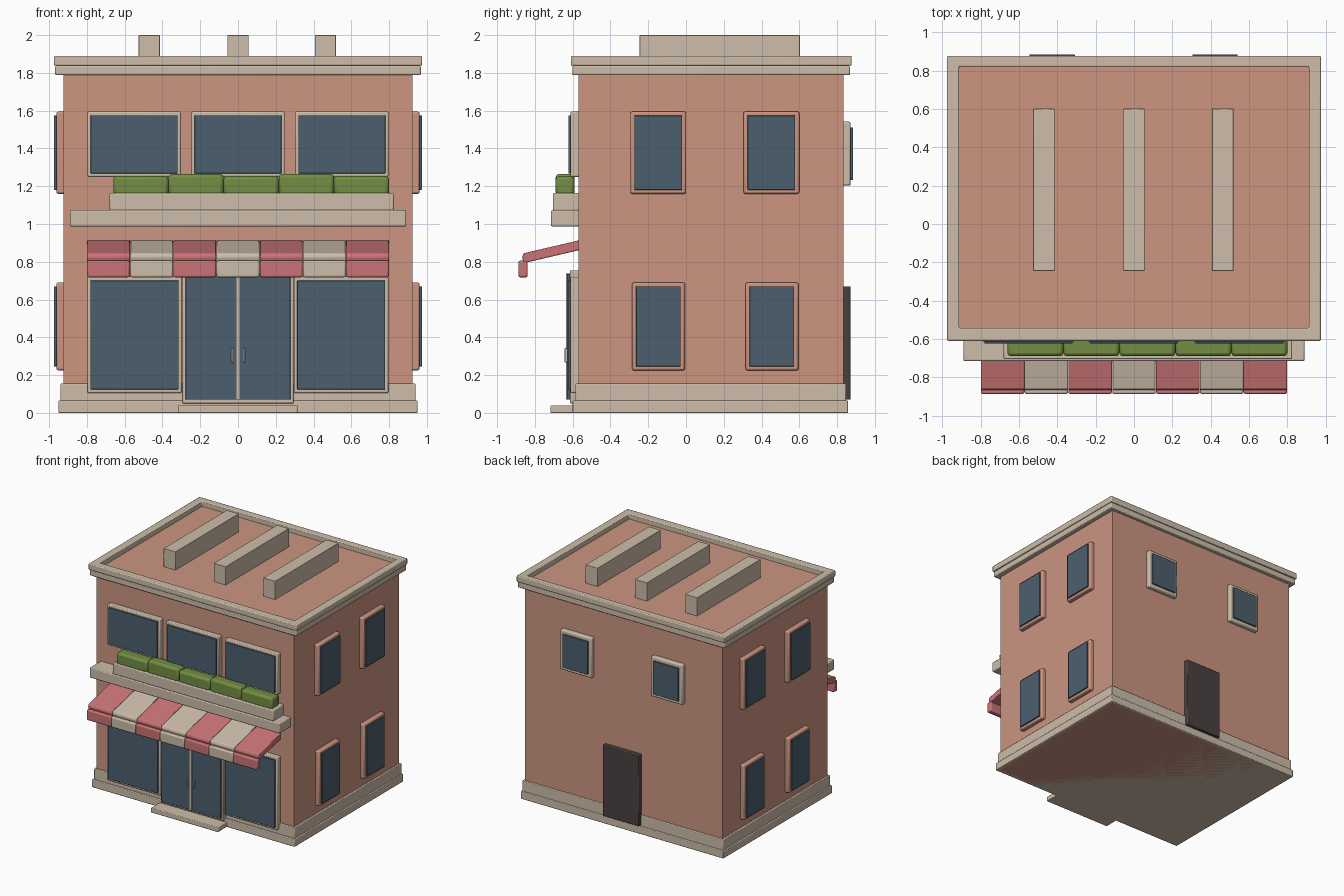
import bpy, bmesh

if "Cube" in bpy.data.objects:
    bpy.data.objects.remove(bpy.data.objects["Cube"])


def material(name, rgb):
    lin = [((c / 255 + 0.055) / 1.055) ** 2.4 for c in rgb]
    m = bpy.data.materials.new(name)
    m.diffuse_color = (*lin, 1)
    m.use_nodes = True
    m.node_tree.nodes["Principled BSDF"].inputs["Base Color"].default_value = m.diffuse_color
    return m


WALL = material("terracotta_wall", (204, 149, 129))
TRIM = material("tan_trim", (205, 189, 170))
GLASS = material("blue_glass", (76, 95, 110))
RED = material("red_canvas", (202, 116, 118))
GREEN = material("hedge_green", (115, 142, 67))
DOOR = material("dark_door", (73, 64, 65))


def finish(name, bm, mat, bevel=0.0, segments=2):
    bmesh.ops.recalc_face_normals(bm, faces=bm.faces[:])
    me = bpy.data.meshes.new(name)
    bm.to_mesh(me)
    bm.free()
    me.materials.append(mat)
    ob = bpy.data.objects.new(name, me)
    bpy.context.collection.objects.link(ob)
    if bevel:
        mod = ob.modifiers.new("soft_edges", "BEVEL")
        mod.width, mod.segments = bevel, segments
    return ob


def box(name, x, y, z, mat, bevel=0.0):
    """Box from (min, max) ranges on each axis."""
    bm = bmesh.new()
    bmesh.ops.create_cube(bm, size=1)
    for v in bm.verts:
        v.co = [r[0] if c < 0 else r[1] for c, r in zip(v.co, (x, y, z))]
    return finish(name, bm, mat, bevel)


def ring(name, outer, inner, z, mat, bevel):
    """Rectangular frame lying flat; outer and inner are (x0, x1, y0, y1)."""
    bm = bmesh.new()
    loops = []
    for x0, x1, y0, y1 in (outer, inner):
        for h in z:
            loops.append([bm.verts.new((px, py, h)) for px, py in
                          ((x0, y0), (x1, y0), (x1, y1), (x0, y1))])
    ob, ot, ib, it = loops
    for a, b in ((ob, ot), (ot, it), (it, ib), (ib, ob)):
        for i in range(4):
            j = (i + 1) % 4
            bm.faces.new((a[i], a[j], b[j], b[i]))
    return finish(name, bm, mat, bevel)


def extrude_x(name, profile, x0, x1, mat, bevel):
    """Extrude a (y, z) profile between two x positions."""
    bm = bmesh.new()
    a = [bm.verts.new((x0, y, z)) for y, z in profile]
    b = [bm.verts.new((x1, y, z)) for y, z in profile]
    bm.faces.new(a)
    bm.faces.new(b[::-1])
    for i in range(len(a)):
        j = (i + 1) % len(a)
        bm.faces.new((a[i], a[j], b[j], b[i]))
    return finish(name, bm, mat, bevel)


# Walls with flat roof, and stepped plinth
box("walls", (-0.925, 0.925), (-0.57, 0.835), (0.0, 1.845), WALL)
box("plinth_lower", (-0.95, 0.95), (-0.6, 0.857), (0.0, 0.065), TRIM, 0.005)
box("plinth_upper", (-0.94, 0.94), (-0.585, 0.847), (0.06, 0.155), TRIM, 0.005)
box("front_step", (-0.315, 0.315), (-0.717, -0.56), (0.0, 0.04), TRIM, 0.005)

# Cornice and parapet
hole = (-0.912, 0.912, -0.543, 0.822)
ring("cornice", (-0.968, 0.968, -0.602, 0.868), hole, (1.788, 1.838), TRIM, 0.007)
ring("parapet", (-0.975, 0.975, -0.61, 0.877), hole, (1.838, 1.89), TRIM, 0.007)

# Roof beams
for i, x in enumerate((-0.47, 0.0, 0.463)):
    box(f"roof_beam_{i}", (x - 0.056, x + 0.056), (-0.245, 0.603), (1.84, 2.0), TRIM, 0.003)

# Front windows
for i, x in enumerate((-0.55, 0.0, 0.55)):
    box(f"upper_window_frame_{i}", (x - 0.247, x + 0.247), (-0.612, -0.56), (1.25, 1.595), TRIM, 0.007)
    box(f"upper_window_glass_{i}", (x - 0.23, x + 0.23), (-0.623, -0.6), (1.268, 1.575), GLASS, 0.002)
for i, x in enumerate((-0.548, 0.546)):
    box(f"shop_window_frame_{i}", (x - 0.25, x + 0.25), (-0.612, -0.56), (0.105, 0.72), TRIM, 0.007)
    box(f"shop_window_glass_{i}", (x - 0.233, x + 0.233), (-0.625, -0.6), (0.125, 0.7), GLASS, 0.002)

# Double shop door
box("shop_door_frame", (-0.295, 0.295), (-0.615, -0.56), (0.05, 0.755), TRIM, 0.007)
box("shop_door_glass", (-0.277, 0.277), (-0.63, -0.6), (0.07, 0.737), GLASS, 0.002)
box("shop_door_divider", (-0.009, 0.009), (-0.636, -0.6), (0.07, 0.737), TRIM, 0.002)
for i, s in enumerate((-1, 1)):
    box(f"door_handle_{i}", (s * 0.031 - 0.005, s * 0.031 + 0.005), (-0.642, -0.62), (0.268, 0.343), TRIM, 0.002)

# Side windows, mirrored on both walls
side_windows = ((-0.147, 0.148, 1.16, 1.595), (0.452, 0.148, 1.16, 1.595),
                (-0.146, 0.14, 0.225, 0.69), (0.455, 0.14, 0.225, 0.69))
for s in (-1, 1):
    for i, (y, half, z0, z1) in enumerate(side_windows):
        tag = f"{'left' if s < 0 else 'right'}_{i}"
        box(f"side_window_frame_{tag}", sorted((s * 0.91, s * 0.962)),
            (y - half, y + half), (z0, z1), WALL, 0.01)
        box(f"side_window_glass_{tag}", sorted((s * 0.95, s * 0.974)),
            (y - half + 0.022, y + half - 0.022), (z0 + 0.021, z1 - 0.021), GLASS, 0.002)

# Rear windows and rear door
for i, x in enumerate((-0.427, 0.423)):
    box(f"rear_window_frame_{i}", (x - 0.147, x + 0.147), (0.82, 0.872), (1.203, 1.542), TRIM, 0.01)
    box(f"rear_window_glass_{i}", (x - 0.118, x + 0.118), (0.86, 0.884), (1.232, 1.512), GLASS, 0.002)
box("rear_door", (-0.17, 0.17), (0.82, 0.872), (0.07, 0.67), DOOR, 0.005)

# Ledge, planter and hedge
box("ledge", (-0.89, 0.89), (-0.715, -0.56), (0.987, 1.073), TRIM, 0.007)
box("planter", (-0.68, 0.825), (-0.705, -0.56), (1.07, 1.163), TRIM, 0.007)
for i in range(5):
    x = -0.66 + i * 0.292
    top = 1.265 if i % 2 else 1.253
    box(f"hedge_{i}", (x, x + 0.292), (-0.69, -0.59), (1.15, top), GREEN, 0.018)

# Striped awning with hanging valance
slope = ((-0.56, 0.915), (-0.86, 0.845), (-0.868, 0.825), (-0.858, 0.793), (-0.56, 0.863))
w = 1.6 / 7
for i in range(7):
    x = -0.8 + i * w
    mat = TRIM if i % 2 else RED
    extrude_x(f"awning_slope_{i}", slope, x + 0.001, x + w - 0.001, mat, 0.005)
    box(f"awning_valance_{i}", (x + 0.001, x + w - 0.001), (-0.887, -0.838), (0.718, 0.806), mat, 0.009)

# Smooth the bevels while keeping flat panels crisp
bpy.ops.object.select_all(action="SELECT")
bpy.context.view_layer.objects.active = bpy.data.objects["walls"]
bpy.ops.object.shade_smooth_by_angle()
